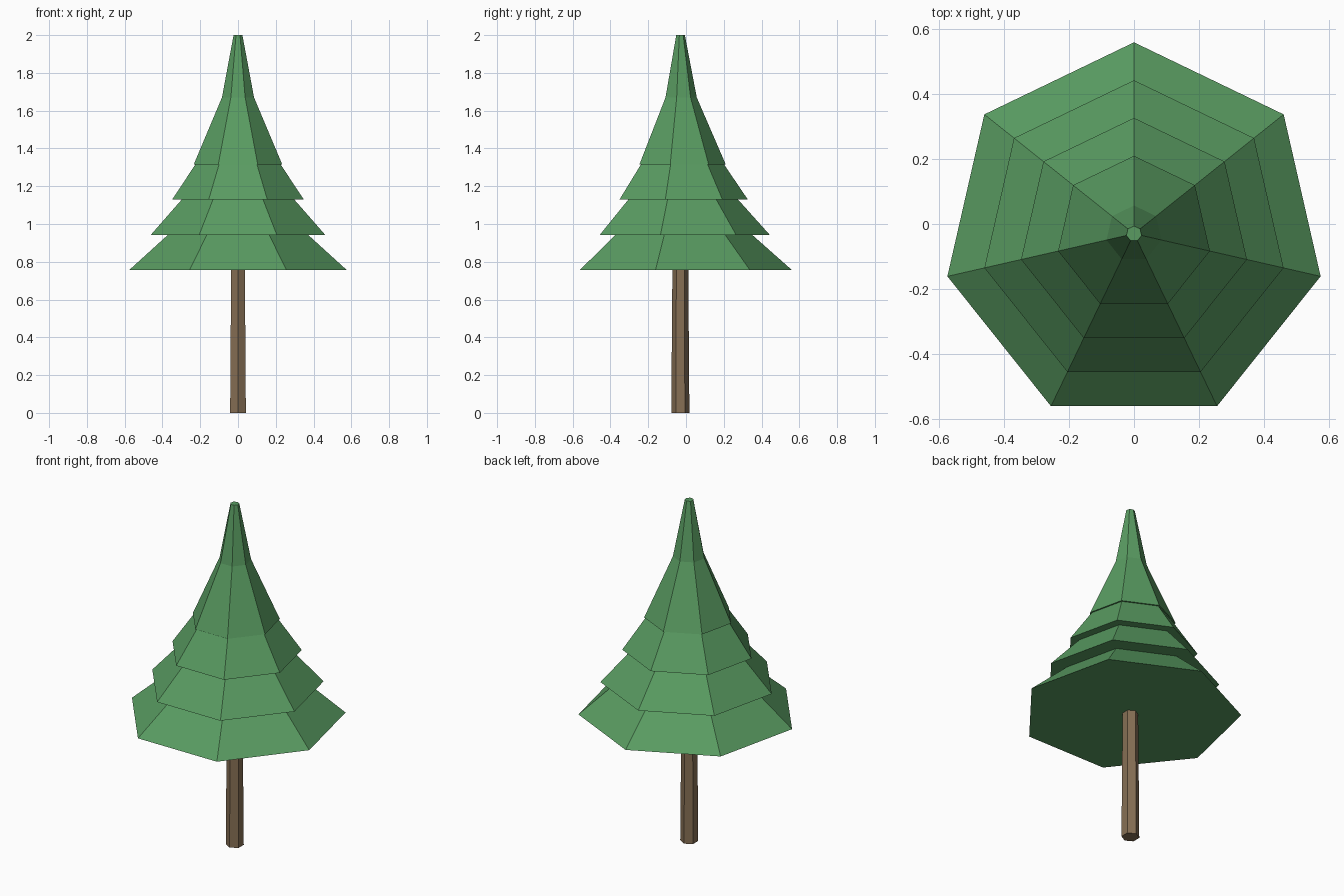
import bpy, bmesh, math

if "Cube" in bpy.data.objects:
    bpy.data.objects.remove(bpy.data.objects["Cube"])

CY = -0.03  # tree axis sits slightly forward of the bounds centre


def material(name, rgb):
    m = bpy.data.materials.new(name)
    m.diffuse_color = (*rgb, 1)
    m.use_nodes = True
    m.node_tree.nodes["Principled BSDF"].inputs["Base Color"].default_value = m.diffuse_color
    return m


def loft(name, profile, sides, mat):
    """Stack n-gon rings from (radius, z) pairs, one corner facing +y, capped at both ends."""
    bm = bmesh.new()
    rings = []
    for r, z in profile:
        ring = []
        for i in range(sides):
            a = math.pi / 2 + 2 * math.pi * i / sides
            ring.append(bm.verts.new((r * math.cos(a), CY + r * math.sin(a), z)))
        rings.append(ring)
    for low, high in zip(rings, rings[1:]):
        for i in range(sides):
            j = (i + 1) % sides
            bm.faces.new((low[i], low[j], high[j], high[i]))
    bm.faces.new(rings[0][::-1])
    bm.faces.new(rings[-1])
    bmesh.ops.recalc_face_normals(bm, faces=bm.faces)
    me = bpy.data.meshes.new(name)
    bm.to_mesh(me)
    bm.free()
    me.materials.append(mat)
    ob = bpy.data.objects.new(name, me)
    bpy.context.collection.objects.link(ob)
    return ob


green = material("needles", (0.10, 0.33, 0.12))
brown = material("bark", (0.24, 0.16, 0.09))

# Slightly tapered hexagonal trunk
loft("trunk", [(0.048, 0), (0.042, 0.757)], 6, brown)

# Heptagonal foliage: three flared skirts, then a narrowing crown
loft("foliage", [
    (0.59, 0.757), (0.38, 0.943),
    (0.473, 0.943), (0.305, 1.13),
    (0.357, 1.13), (0.231, 1.316),
    (0.24, 1.316), (0.087, 1.67), (0.024, 2.0),
], 7, green)
